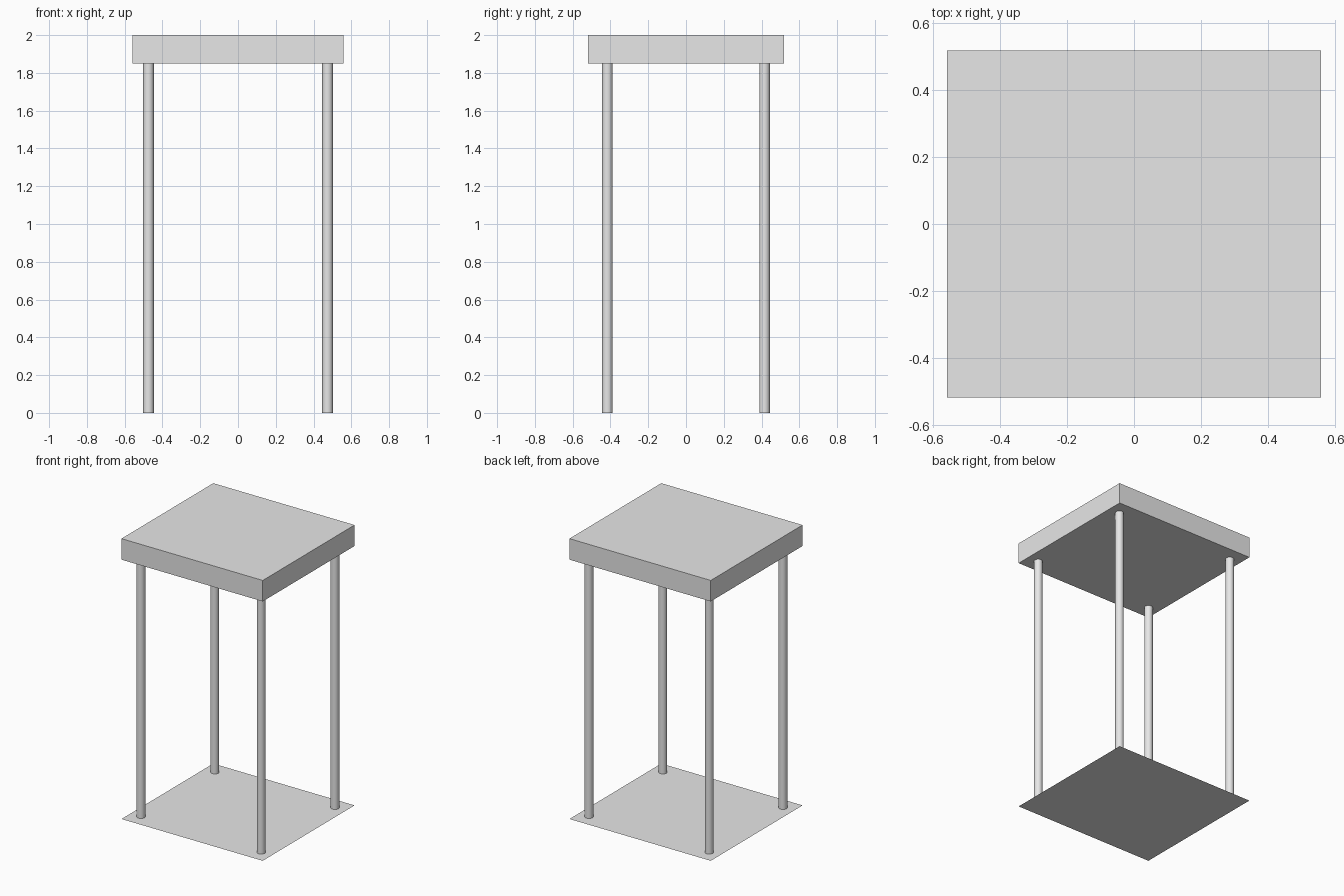
import bpy
import math

cube = bpy.data.objects.get("Cube")
if cube:
    bpy.data.objects.remove(cube, do_unlink=True)

WIDTH, DEPTH, HEIGHT = 1.115, 1.035, 2.0
SLAB_BOTTOM = 1.85
LEG_X, LEG_Y, LEG_RADIUS = 0.474, 0.416, 0.028

grey = bpy.data.materials.new("light grey")
grey.use_nodes = True
colour = (0.8, 0.8, 0.8, 1.0)
grey.diffuse_color = colour
grey.node_tree.nodes["Principled BSDF"].inputs["Base Color"].default_value = colour


def finish(name):
    obj = bpy.context.object
    obj.name = name
    obj.data.materials.append(grey)
    return obj


def apply_scale(obj, scale):
    obj.scale = scale
    bpy.ops.object.transform_apply(location=False, rotation=False, scale=True)


# Thick top slab
thickness = HEIGHT - SLAB_BOTTOM
bpy.ops.mesh.primitive_cube_add(size=1, location=(0, 0, SLAB_BOTTOM + thickness / 2))
apply_scale(finish("top_slab"), (WIDTH, DEPTH, thickness))

# Thin floor sheet
bpy.ops.mesh.primitive_plane_add(size=1, location=(0, 0, 0))
apply_scale(finish("floor_sheet"), (WIDTH, DEPTH, 1))

# Four round legs
for side, sx in (("right", -1), ("left", 1)):
    for end, sy in (("front", -1), ("back", 1)):
        bpy.ops.mesh.primitive_cylinder_add(
            vertices=24, radius=LEG_RADIUS, depth=SLAB_BOTTOM,
            location=(sx * LEG_X, sy * LEG_Y, SLAB_BOTTOM / 2))
        finish(f"{end}_{side}_leg")
        bpy.ops.object.shade_smooth_by_angle(angle=math.radians(30))
